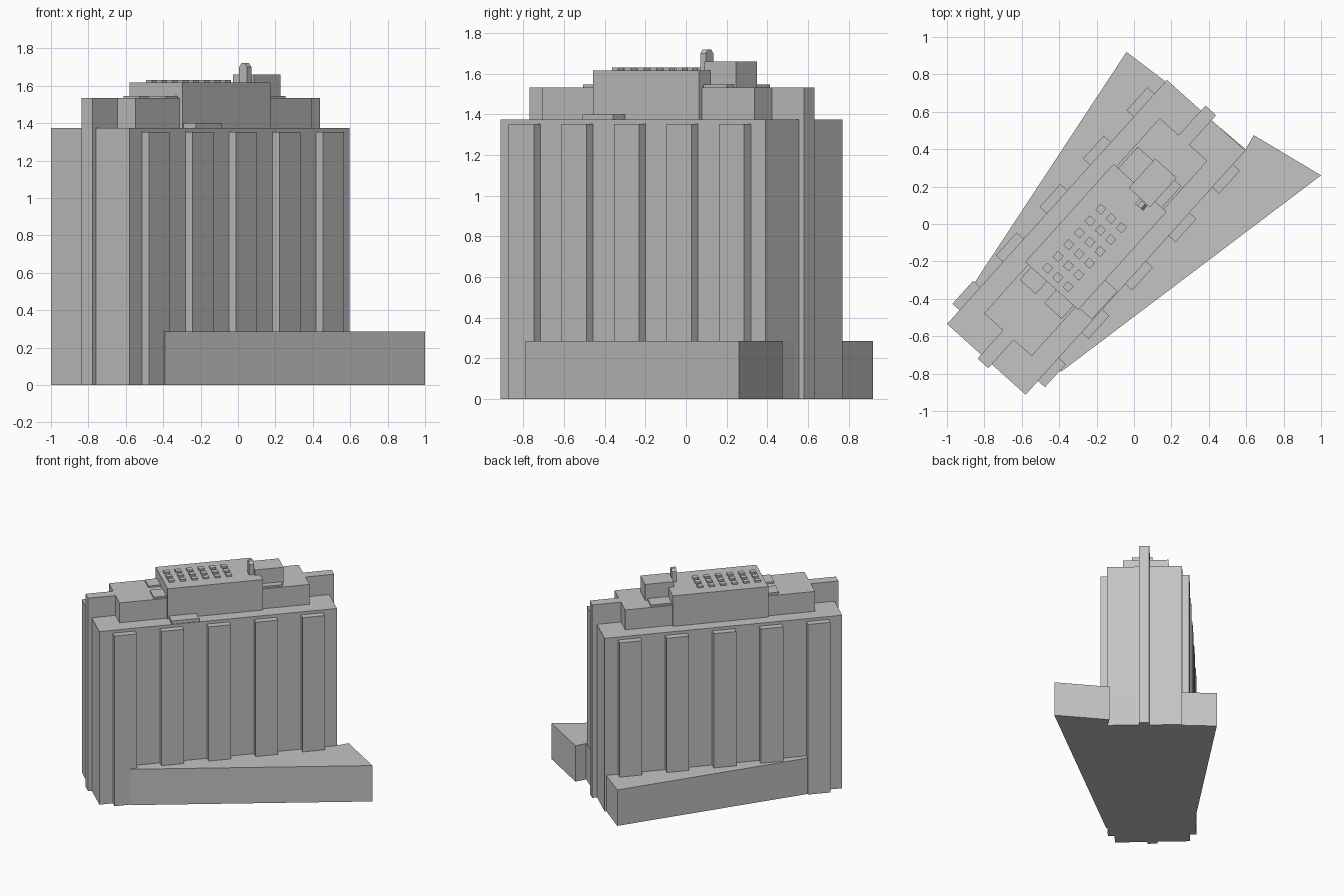
import bpy
import bmesh
import math
from mathutils import Matrix

cube = bpy.data.objects.get("Cube")
if cube:
    bpy.data.objects.remove(cube, do_unlink=True)

grey = bpy.data.materials.new("concrete_grey")
grey.use_nodes = True
colour = (0.55, 0.55, 0.55, 1)
grey.diffuse_color = colour
grey.node_tree.nodes["Principled BSDF"].inputs["Base Color"].default_value = colour

# The tower stands turned on the site; its parts are laid out along its own axes
TURN = Matrix.Rotation(math.radians(48), 4, "Z")


def add_object(name, bm, matrix):
    bmesh.ops.recalc_face_normals(bm, faces=bm.faces[:])
    mesh = bpy.data.meshes.new(name)
    bm.to_mesh(mesh)
    bm.free()
    mesh.materials.append(grey)
    obj = bpy.data.objects.new(name, mesh)
    obj.matrix_world = matrix
    bpy.context.collection.objects.link(obj)
    return obj


def prism(name, points, direction, matrix):
    """Extrude a closed outline along a direction."""
    bm = bmesh.new()
    face = bm.faces.new([bm.verts.new(p) for p in points])
    result = bmesh.ops.extrude_face_region(bm, geom=[face], use_keep_orig=True)
    verts = [g for g in result["geom"] if isinstance(g, bmesh.types.BMVert)]
    bmesh.ops.translate(bm, verts=verts, vec=direction)
    return add_object(name, bm, matrix)


def block(name, u0, u1, v0, v1, z0, z1):
    """Box given by its extents along the tower axes."""
    outline = [(u0, v0, z0), (u1, v0, z0), (u1, v1, z0), (u0, v1, z0)]
    return prism(name, outline, (0, 0, z1 - z0), TURN)


ROOF, TIER, TOP = 1.375, 1.533, 1.617

# Wedge-shaped podium
site = [(-0.04, 0.92), (-0.85, -0.31), (-0.39, -0.79), (1, 0.26),
        (0.64, 0.475), (0.597, 0.4), (0.17, 0.76)]
prism("podium", [(x, y, 0) for x, y in site], (0, 0, 0.285), Matrix())

# Main shaft and the full-height fin at both ends
block("tower_shaft", -1.066, 0.69, -0.18, 0.385, 0, ROOF)
block("end_fin", -1.094, 0.726, 0.063, 0.14, 0, TIER)

# Pilasters on both long sides
for i in range(5):
    u = 0.508 - 0.348 * i
    block("front_pilaster", u - 0.083, u + 0.083, -0.23, -0.15, 0, 1.352)
    block("rear_pilaster", u - 0.083, u + 0.083, 0.35, 0.436, 0, 1.352)

# Stepped roof storeys
block("lower_roof_storey", -0.891, 0.513, -0.066, 0.276, ROOF - 0.01, TIER)
block("upper_roof_storey", -0.54, 0.165, -0.086, 0.296, ROOF - 0.01, TOP)
block("penthouse", 0.125, 0.336, -0.004, 0.15, TIER - 0.01, 1.66)

# Low service boxes on the roofs
block("entry_roof_box", -0.53, -0.326, -0.174, -0.08, ROOF - 0.01, 1.4)
block("left_service_box", -0.63, -0.53, 0.14, 0.255, TIER - 0.01, 1.546)
block("right_service_box", -0.635, -0.53, -0.052, 0.074, TIER - 0.01, 1.546)
block("rear_service_box", 0.16, 0.32, 0.14, 0.262, TIER - 0.01, 1.546)
block("side_service_box", 0.16, 0.32, -0.053, 0.01, TIER - 0.01, 1.546)

# Grid of roof vents
for i in range(6):
    for j in range(3):
        u, v = -0.06 - 0.085 * i, 0.185 - 0.074 * j
        block("roof_vent", u - 0.021, u + 0.021, v - 0.021, v + 0.021,
              TOP - 0.01, 1.63)

# Chimney with a chamfered top
profile = [(0.012, 0.0), (0.068, 0.0), (0.068, 0.085), (0.052, 0.105),
           (0.028, 0.105), (0.012, 0.085)]
prism("chimney", [(0.085, v, TOP - 0.002 + z) for v, z in profile],
      (0.035, 0, 0), TURN)
